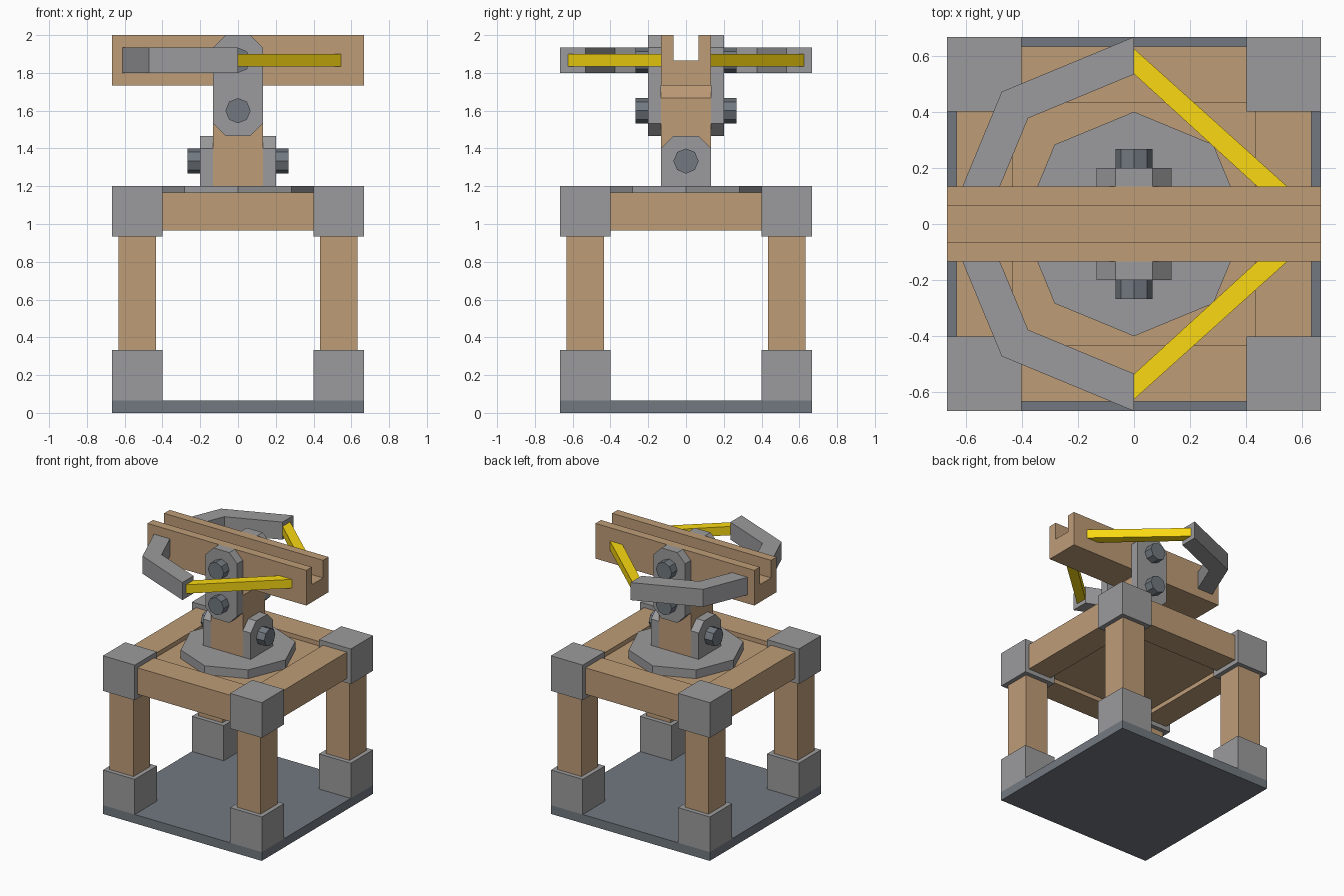
import bpy, bmesh
from math import cos, sin, pi
from mathutils import Vector

if "Cube" in bpy.data.objects:
    bpy.data.objects.remove(bpy.data.objects["Cube"])


def material(name, rgb):
    m = bpy.data.materials.new(name)
    m.diffuse_color = (*rgb, 1)
    m.use_nodes = True
    m.node_tree.nodes["Principled BSDF"].inputs["Base Color"].default_value = m.diffuse_color
    return m


WOOD = material("wood", (0.52, 0.335, 0.187))
STONE = material("grey_metal", (0.33, 0.33, 0.34))
STEEL = material("dark_steel", (0.168, 0.191, 0.216))
YELLOW = material("yellow_string", (0.95, 0.69, 0.006))


def prism(name, profile, axis, lo, hi, mat=STONE):
    """Extrude a 2D profile along an axis (X: yz profile, Y: xz, Z: xy)."""
    place = {"X": lambda a, b, t: (t, a, b),
             "Y": lambda a, b, t: (a, t, b),
             "Z": lambda a, b, t: (a, b, t)}[axis]
    bm = bmesh.new()
    face = bm.faces.new([bm.verts.new(place(a, b, lo)) for a, b in profile])
    ext = bmesh.ops.extrude_face_region(bm, geom=[face])["geom"]
    shift = Vector(place(0, 0, hi - lo))
    bmesh.ops.translate(bm, vec=shift,
                        verts=[v for v in ext if isinstance(v, bmesh.types.BMVert)])
    bmesh.ops.recalc_face_normals(bm, faces=bm.faces)
    me = bpy.data.meshes.new(name)
    bm.to_mesh(me)
    bm.free()
    ob = bpy.data.objects.new(name, me)
    bpy.context.collection.objects.link(ob)
    me.materials.append(mat)
    return ob


def box(name, x, y, z, mat=STONE):
    return prism(name, [(x[0], y[0]), (x[1], y[0]), (x[1], y[1]), (x[0], y[1])],
                 "Z", *z, mat)


def octagon(cx, cy, r):
    return [(cx + r * cos(i * pi / 4), cy + r * sin(i * pi / 4)) for i in range(8)]


def mirror(ob, x=False, y=False):
    mod = ob.modifiers.new("mirror", "MIRROR")
    mod.use_axis = (x, y, False)
    mod.use_mirror_merge = False
    return ob


u = 1 / 15  # base module of the model

# Base plate, feet, legs and corner caps
box("base_plate", (-10*u, 10*u), (-10*u, 10*u), (0, u), STEEL)
for name, a, b, z, mat in (("feet", 6*u, 10*u, (u, 5*u), STONE),
                           ("legs", 6.5*u, 9.5*u, (5*u, 14*u), WOOD),
                           ("corner_caps", 6*u, 10*u, (14*u, 18*u), STONE)):
    mirror(box(name, (a, b), (a, b), z, mat), True, True)

# Table frame and recessed panel
beam, out, height = (-6*u, 6*u), (6.5*u, 9.5*u), (14.5*u, 17.5*u)
mirror(box("front_back_beams", beam, out, height, WOOD), y=True)
mirror(box("side_beams", out, beam, height, WOOD), x=True)
box("table_panel", (-6.5*u, 6.5*u), (-6.5*u, 6.5*u), (15*u, 17*u), WOOD)

# Turntable and post
prism("turntable", octagon(0, 0, 6*u), "Z", 17*u, 18*u)
prism("post", [(-2*u, 18*u), (2*u, 18*u), (2*u, 25*u), (u, 26*u),
               (-u, 26*u), (-2*u, 25*u)], "Y", -2*u, 2*u, WOOD)

# Lower brackets on the post sides, upper brackets joining post and stock
mirror(prism("lower_brackets", [(-2*u, 18*u), (2*u, 18*u), (2*u, 21*u), (u, 22*u),
                                (-u, 22*u), (-2*u, 21*u)], "X", 2*u, 3*u), x=True)
mirror(prism("upper_brackets", [(-u, 22*u), (u, 22*u), (2*u, 23*u), (2*u, 29*u),
                                (u, 30*u), (-u, 30*u), (-2*u, 29*u), (-2*u, 23*u)],
             "Y", 2*u, 3*u), y=True)

# Octagonal bolts
mirror(prism("lower_bolts", octagon(0, 20*u, u), "X", 3*u, 4*u, STEEL), x=True)
for name, z in (("middle_bolts", 24*u), ("upper_bolts", 28*u)):
    mirror(prism(name, octagon(0, z, u), "Y", 3*u, 4*u, STEEL), y=True)

# Grooved stock
prism("stock", [(-2*u, 26*u), (2*u, 26*u), (2*u, 30*u), (u, 30*u), (u, 28*u),
                (-u, 28*u), (-u, 30*u), (-2*u, 30*u)], "X", -10*u, 10*u, WOOD)


# Bow arms: quarter of an octagonal ring, stopped at the stock
def ring(r, y_end):
    k = r * cos(pi / 4)
    return [(0, r), (-k, k), (-k - (k - y_end) / k * (r - k), y_end)]


bow = ring(10*u, 1.9*u) + ring(8*u, 1.9*u)[::-1]
mirror(prism("bow_arms", bow, "Z", 27*u, 29*u), y=True)

# Strings running from the bow tips to the stock
mirror(prism("bow_strings", [(0, 0.625), (0, 0.535), (0.443, 0.13), (0.55, 0.13)],
             "Z", 27.5*u, 28.5*u, YELLOW), y=True)
